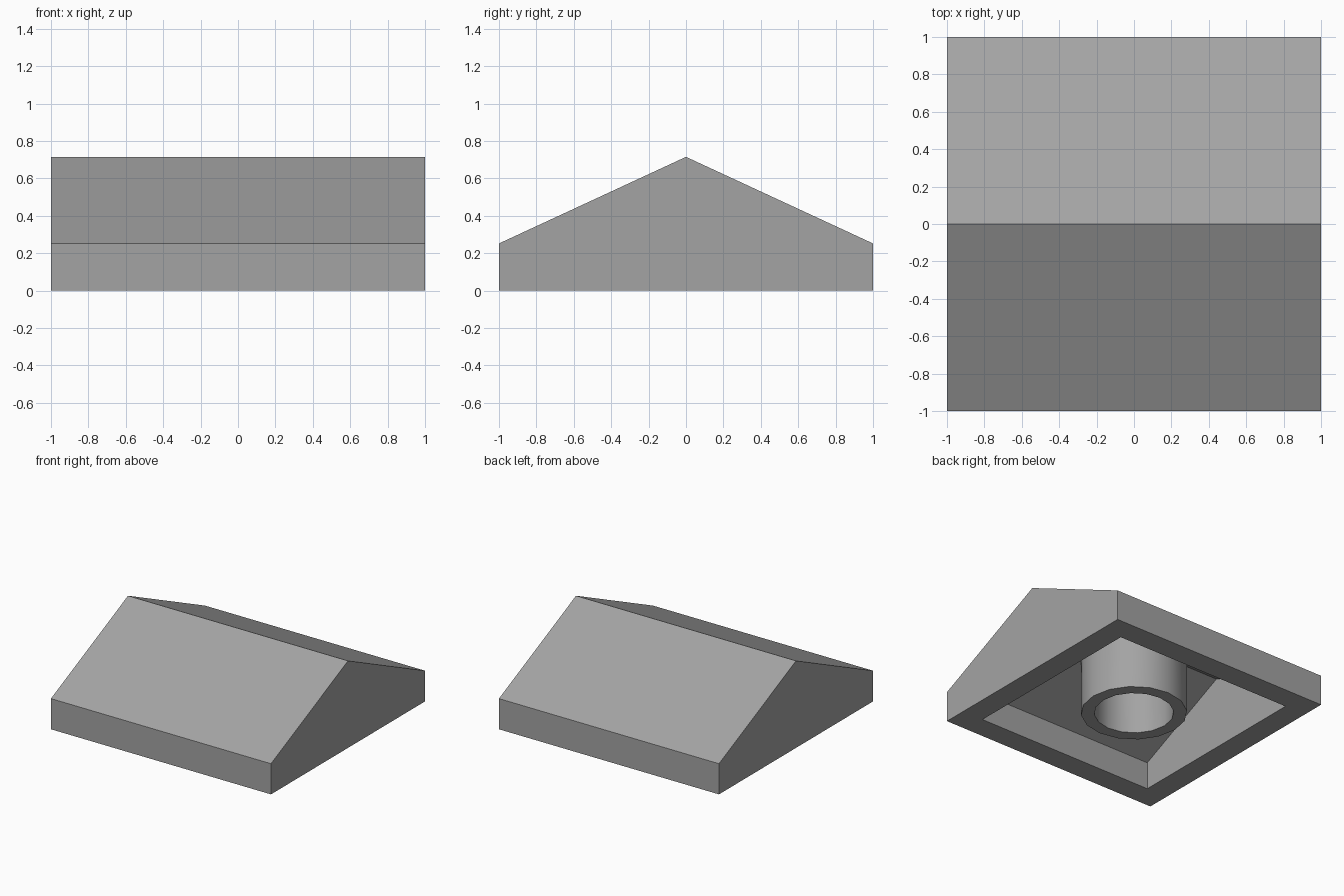
import bpy, bmesh
from math import cos, sin, tau

if "Cube" in bpy.data.objects:
    bpy.data.objects.remove(bpy.data.objects["Cube"], do_unlink=True)

# Single grey plastic
grey = bpy.data.materials.new("plain_grey")
grey.use_nodes = True
colour = (0.37, 0.37, 0.37, 1)
grey.diffuse_color = colour
grey.node_tree.nodes["Principled BSDF"].inputs["Base Color"].default_value = colour

INNER, EAVE_IN, RIDGE_IN = 0.81, 0.225, 0.595


def finish(bm, name):
    bmesh.ops.recalc_face_normals(bm, faces=bm.faces)
    mesh = bpy.data.meshes.new(name)
    bm.to_mesh(mesh)
    bm.free()
    mesh.materials.append(grey)
    obj = bpy.data.objects.new(name, mesh)
    bpy.context.collection.objects.link(obj)
    return obj


def gabled_skin(bm, half, eave, ridge):
    """Gabled prism along x with an open bottom; returns its base corners."""
    profile = [(-half, 0), (-half, eave), (0, ridge), (half, eave), (half, 0)]
    ends = [[bm.verts.new((x, y, z)) for y, z in profile] for x in (-half, half)]
    for end in ends:
        bm.faces.new(end)
    a, b = ends
    for i in range(len(profile) - 1):
        bm.faces.new((a[i], a[i + 1], b[i + 1], b[i]))
    return [a[0], a[-1], b[-1], b[0]]


def join_loops(bm, a, b):
    for i in range(len(a)):
        j = (i + 1) % len(a)
        bm.faces.new((a[i], a[j], b[j], b[i]))


# Hollow double-sloped shell with a flat bottom rim
bm = bmesh.new()
outer = gabled_skin(bm, 1.0, 0.252, 0.715)
inner = gabled_skin(bm, INNER, EAVE_IN, RIDGE_IN)
join_loops(bm, outer, inner)
finish(bm, "sloped_shell")

# Central tube, its top following the sloped ceiling
bm = bmesh.new()
SIDES = 16
slope = (RIDGE_IN - EAVE_IN) / INNER


def ring(radius, top):
    points = [(radius * cos(tau * i / SIDES), radius * sin(tau * i / SIDES))
              for i in range(SIDES)]
    return [bm.verts.new((x, y, RIDGE_IN + 0.02 - slope * abs(y) if top else 0))
            for x, y in points]


loops = [ring(0.4, True), ring(0.4, False), ring(0.3, False), ring(0.3, True)]
for i in range(4):
    join_loops(bm, loops[i], loops[(i + 1) % 4])
tube = finish(bm, "support_tube")
bpy.ops.object.select_all(action="DESELECT")
tube.select_set(True)
bpy.context.view_layer.objects.active = tube
bpy.ops.object.shade_smooth_by_angle()
